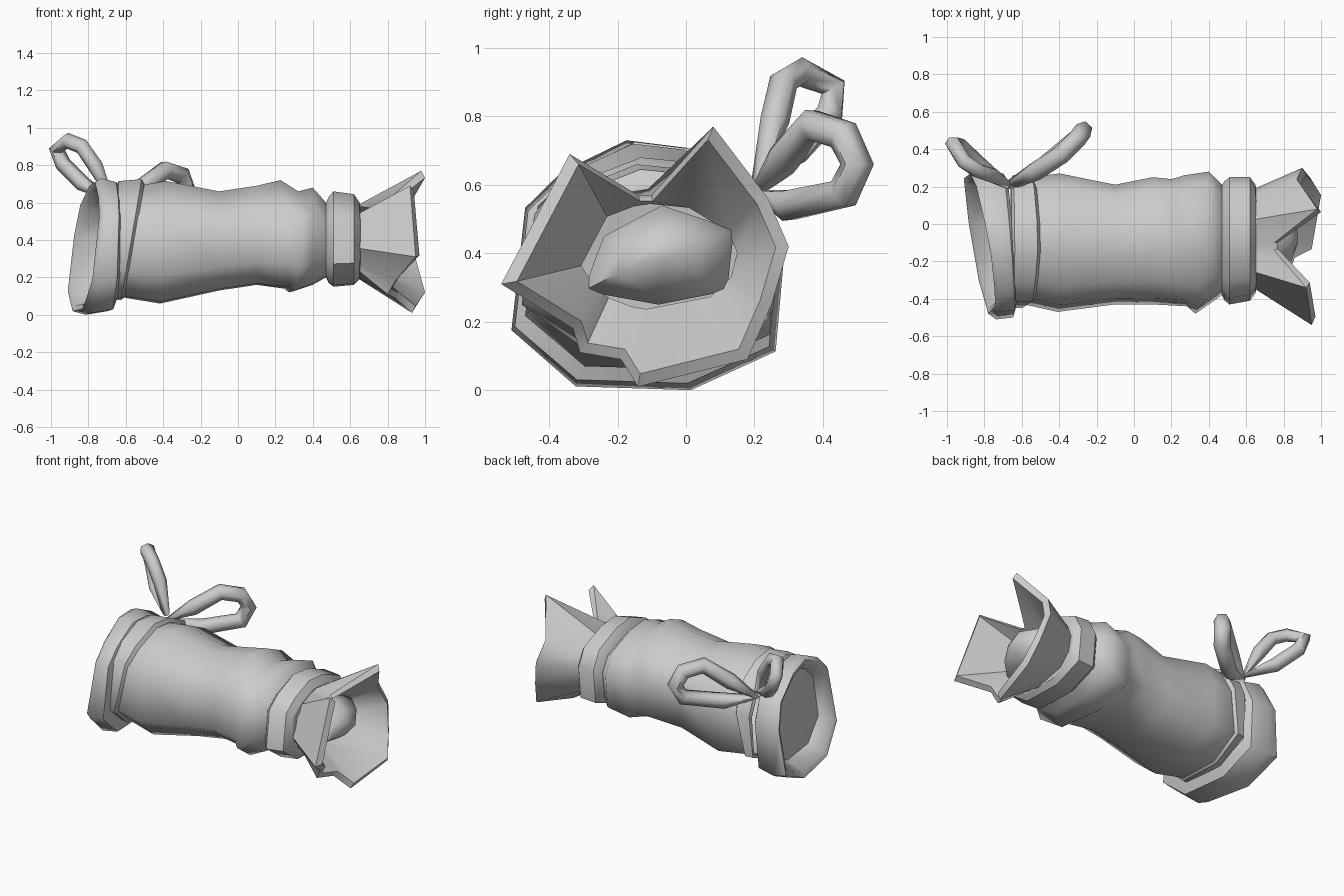
import bpy, bmesh, math

if "Cube" in bpy.data.objects:
    bpy.data.objects.remove(bpy.data.objects["Cube"])

mat = bpy.data.materials.new("grey_cloth")
mat.diffuse_color = (0.6, 0.6, 0.6, 1)
mat.use_nodes = True
mat.node_tree.nodes["Principled BSDF"].inputs["Base Color"].default_value = mat.diffuse_color


def finish(obj, angle):
    obj.data.materials.append(mat)
    bpy.ops.object.select_all(action='DESELECT')
    obj.select_set(True)
    bpy.context.view_layer.objects.active = obj
    bpy.ops.object.shade_smooth_by_angle(angle=math.radians(angle))


def loft(name, rings, angle=50, cap_end=False, sharp=()):
    """Skin equal-length point rings; rings listed in sharp stay creased."""
    bm = bmesh.new()
    loops = [[bm.verts.new(p) for p in r] for r in rings]
    n = len(loops[0])
    for a, b in zip(loops, loops[1:]):
        for i in range(n):
            j = (i + 1) % n
            bm.faces.new((a[i], a[j], b[j], b[i]))
    if cap_end:
        bm.faces.new(loops[-1])
    # close the start while finding outward normals, then open it again
    start = bm.faces.new(loops[0])
    bmesh.ops.recalc_face_normals(bm, faces=bm.faces)
    bm.faces.remove(start)
    for k in sharp:
        for i in range(n):
            bm.edges.get((loops[k][i], loops[k][(i + 1) % n])).smooth = False
    me = bpy.data.meshes.new(name)
    bm.to_mesh(me)
    bm.free()
    obj = bpy.data.objects.new(name, me)
    bpy.context.collection.objects.link(obj)
    creases = [e.index for e in me.edges if e.use_edge_sharp]
    finish(obj, angle)
    for i in creases:
        me.edges[i].use_edge_sharp = True


# Uneven, slumped cross-section of the sleeve, in -1..1 (y, z)
SECTION = [(1, .18), (.82, .64), (.28, .94), (-.16, 1), (-.63, .75),
           (-.9, .46), (-1, -.52), (-.53, -.97), (.31, -1), (.93, -.69)]


def ring(x, y0, y1, z0, z1, ky=0, kz=0):
    """Section filling the y and z extents, leaning by ky and kz."""
    cy, cz, ry, rz = (y0 + y1) / 2, (z0 + z1) / 2, (y1 - y0) / 2, (z1 - z0) / 2
    return [(x + ky * a * ry + kz * b * rz, cy + a * ry, cz + b * rz)
            for a, b in SECTION]


# Main sleeve, sagging in the middle and folded near the neck
loft("sleeve", [
    ring(-0.64, -0.42, 0.22, 0.10, 0.68),
    ring(-0.57, -0.43, 0.25, 0.09, 0.69, 0, 0.1),
    ring(-0.40, -0.47, 0.27, 0.06, 0.715, 0, 0.05),
    ring(-0.10, -0.43, 0.21, 0.13, 0.66),
    ring(0.10, -0.43, 0.25, 0.16, 0.69),
    ring(0.24, -0.44, 0.24, 0.14, 0.72, -0.1, -0.06),
    ring(0.30, -0.48, 0.26, 0.12, 0.66, -0.1, 0.06),
    ring(0.40, -0.43, 0.28, 0.16, 0.68),
    ring(0.47, -0.38, 0.21, 0.20, 0.60)], 75)

# Thick rim with a hollow mouth and a softly bulging floor
loft("open_rim", [
    ring(-0.65, -0.43, 0.23, 0.09, 0.69, -0.08, 0.02),
    ring(-0.67, -0.50, 0.27, 0.02, 0.71, -0.08, 0.04),
    ring(-0.77, -0.51, 0.29, 0.0, 0.73, -0.12, 0.08),
    ring(-0.82, -0.48, 0.27, 0.02, 0.71, -0.17, 0.13),
    ring(-0.81, -0.45, 0.24, 0.05, 0.68, -0.17, 0.13),
    ring(-0.71, -0.41, 0.20, 0.09, 0.64, -0.1, 0.08),
    ring(-0.72, -0.25, 0.05, 0.23, 0.50)], 60, True, (1,))

# Wrapped tie band beside the rim
loft("tie_band", [
    ring(-0.655, -0.42, 0.24, 0.10, 0.69),
    ring(-0.65, -0.45, 0.26, 0.08, 0.715, 0, 0.04),
    ring(-0.57, -0.45, 0.27, 0.08, 0.725, 0, 0.17),
    ring(-0.555, -0.43, 0.25, 0.09, 0.70, 0, 0.18)], 60, False, (1, 2))

# Raised neck band
loft("neck_band", [
    ring(0.47, -0.38, 0.21, 0.20, 0.60),
    ring(0.485, -0.41, 0.23, 0.17, 0.63),
    ring(0.51, -0.43, 0.25, 0.15, 0.66),
    ring(0.62, -0.41, 0.25, 0.16, 0.645),
    ring(0.65, -0.37, 0.21, 0.19, 0.60),
    ring(0.655, -0.34, 0.16, 0.22, 0.57)], 60, False, (2, 3, 4))

# Ragged flared end: edge points as (y, z, x)
edge = [(.08, .77, .98), (.24, .56, .87), (.30, .42, .90), (.25, .25, .94),
        (.18, .09, .98), (-.14, .01, .93), (-.19, .09, .84), (-.31, .11, .80),
        (-.33, .18, .84), (-.54, .31, .95), (-.34, .69, .92),
        (-.14, .57, .75), (-.10, .57, .75)]
CY, CZ = -0.08, 0.39


def oval(x, ry, rz):
    pts = []
    for y, z, _ in edge:
        a = math.atan2(z - CZ, y - CY)
        pts.append((x, CY + ry * math.cos(a), CZ + rz * math.sin(a)))
    return pts


inner = [(min(x + 0.02, 1.0), CY + (y - CY) * 0.9, CZ + (z - CZ) * 0.9)
         for y, z, x in edge]
loft("flared_end", [oval(0.645, 0.27, 0.20),
                    [(x, y, z) for y, z, x in edge], inner,
                    oval(0.71, 0.23, 0.155)], 45)

# Rounded six-sided stuffing inside the flare
HEX = [(-.30, .29), (-.24, .45), (-.07, .54), (.14, .47), (.12, .29),
       (-.08, .25)]


def hex_ring(x, s):
    return [(x, -.07 + (y + .07) * s, .405 + (z - .405) * s) for y, z in HEX]


loft("stuffing", [hex_ring(0.70, 1), hex_ring(0.76, 0.9),
                  hex_ring(0.84, 0.58), hex_ring(0.875, 0.15)], 75, True)


# Bow loops
def bow_loop(name, pts, depth):
    cu = bpy.data.curves.new(name, 'CURVE')
    cu.dimensions = '3D'
    cu.bevel_depth = depth
    cu.bevel_resolution = 1
    sp = cu.splines.new('POLY')
    sp.points.add(len(pts) - 1)
    sp.use_cyclic_u = True
    for i, (p, co) in enumerate(zip(sp.points, pts)):
        p.co = (*co, 1)
        p.radius = 0.55 if i == 0 else 1
    obj = bpy.data.objects.new(name, cu)
    bpy.context.collection.objects.link(obj)
    bpy.ops.object.select_all(action='DESELECT')
    obj.select_set(True)
    bpy.context.view_layer.objects.active = obj
    bpy.ops.object.convert(target='MESH')
    finish(bpy.context.view_layer.objects.active, 65)


bow_loop("upright_bow_loop", [
    (-.68, .21, .62), (-.76, .26, .79), (-.835, .285, .90),
    (-.91, .335, .93), (-.968, .43, .885), (-.935, .42, .805),
    (-.83, .32, .70)], 0.043)
# The long loop follows one gently bowed upright sheet: (y, z) path
bow_loop("long_bow_loop", [
    (-0.66 + (y - 0.21) * 1.32 + 0.06 * math.sin(math.pi * (y - 0.21) / 0.3),
     y, z) for y, z in
    [(.21, .58), (.30, .54), (.46, .575), (.50, .66), (.46, .745),
     (.37, .775), (.28, .67)]], 0.05)
